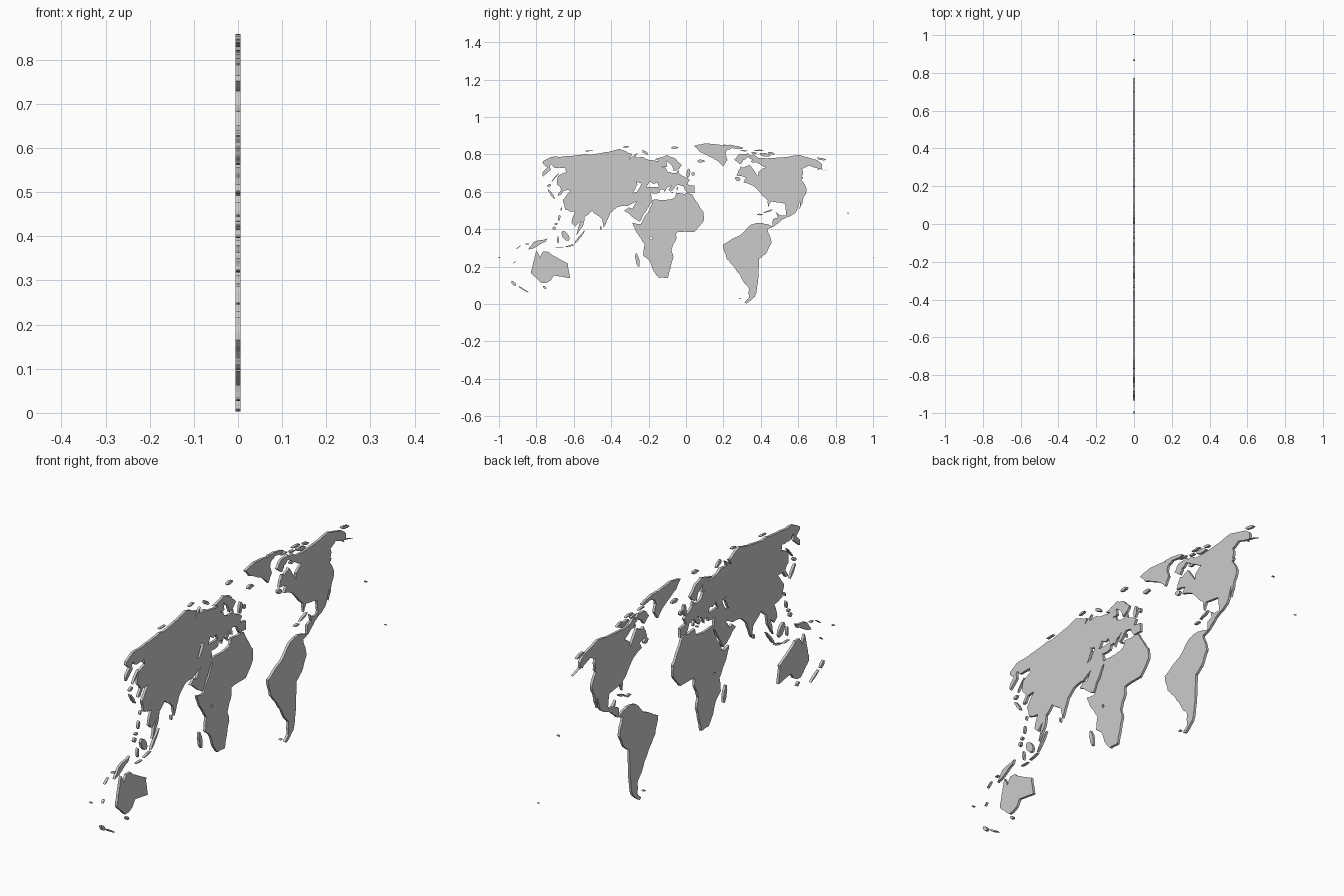
import bpy, bmesh, math, random
from mathutils import Vector
from mathutils.geometry import delaunay_2d_cdt

if "Cube" in bpy.data.objects:
    bpy.data.objects.remove(bpy.data.objects["Cube"])

random.seed(4)
HALF_W, HALF_H, EQUATOR_Z, HALF_T = 1.018, .5175, .3575, .0055


def project(lon, lat):
    """Rounded world-map projection, seen from behind so it is mirrored."""
    p = math.radians(lat)
    width = 1 - .1445 * p ** 2 - .0385 * p ** 4
    height = .7105 * p - .0105 * p ** 5
    return Vector((-lon / 180 * width * HALF_W, EQUATOR_Z + height * HALF_H))


def roughen(pts, levels=2):
    """Ragged coast: push the midpoint of every edge slightly sideways."""
    for _ in range(levels):
        out = []
        for (a, b), (c, d) in zip(pts, pts[1:] + pts[:1]):
            k = random.uniform(-.07, .07) * min(1, 8 / math.hypot(c - a, d - b))
            out += [(a, b), ((a + c) / 2 - k * (d - b), (b + d) / 2 + k * (c - a))]
        pts = out
    return pts


def inside(p, ring):
    hit = False
    for a, b in zip(ring, ring[1:] + ring[:1]):
        if (a.y > p.y) != (b.y > p.y) and p.x < a.x + (p.y - a.y) * (b.x - a.x) / (b.y - a.y):
            hit = not hit
    return hit


def land(name, *outlines, lakes=()):
    """Flat slab filled from outlines in degrees, with lakes cut out."""
    shores = [[project(*q) for q in roughen(r)] for r in outlines]
    holes = [[project(*q) for q in roughen(r)] for r in lakes]
    pts, edges = [], []
    for ring in shores + holes:
        n, m = len(pts), len(ring)
        pts += ring
        edges += [(n + i, n + (i + 1) % m) for i in range(m)]
    verts, _, tris, *_ = delaunay_2d_cdt(pts, edges, [], 0, 1e-6)
    bm = bmesh.new()
    bv = [bm.verts.new((-HALF_T, v.x, v.y)) for v in verts]
    for t in tris:
        mid = sum((verts[i] for i in t), Vector((0, 0))) / len(t)
        if any(inside(mid, r) for r in shores) and not any(inside(mid, r) for r in holes):
            bm.faces.new([bv[i] for i in t])
    bmesh.ops.delete(bm, geom=[v for v in bm.verts if not v.link_faces], context='VERTS')
    # thicken the sheet
    ext = bmesh.ops.extrude_face_region(bm, geom=bm.faces[:], use_keep_orig=True)
    bmesh.ops.translate(bm, vec=(2 * HALF_T, 0, 0),
                        verts=[g for g in ext['geom'] if isinstance(g, bmesh.types.BMVert)])
    bmesh.ops.recalc_face_normals(bm, faces=bm.faces[:])
    me = bpy.data.meshes.new(name)
    bm.to_mesh(me)
    bm.free()
    bpy.context.collection.objects.link(bpy.data.objects.new(name, me))


def isle(lon, lat, rx, ry, slope=0):
    """Eight-sided oval, sheared so it can lean."""
    ring = [k * math.pi / 4 for k in range(8)]
    return [(lon + rx * math.cos(a), lat + ry * math.sin(a) + slope * rx * math.cos(a)) for a in ring]


# Europe, Asia and Africa
arctic_coast = [(26, 71), (41, 67), (34, 65), (44, 66), (60, 69), (67, 68.5), (69, 73), (73, 67), (75, 72),
                (104, 77.5), (113, 74), (129, 71.5), (140, 72), (160, 70), (180, 69)]
east_coast = [(180, 65), (163, 59), (162, 55), (157, 51), (156, 57), (164, 62), (155, 59), (142, 59), (135, 55),
              (141, 52), (135, 44), (128, 40), (129, 35), (126, 35), (125, 39), (118, 39), (122, 31), (117, 23),
              (107, 21)]
south_coast = [(109, 12), (105, 9), (100, 13), (104, 1.5), (98, 9), (97, 17), (91, 22), (80, 15), (78, 8),
               (73, 20), (67, 25), (57, 26), (48, 30), (52, 24), (56, 25), (60, 22), (44, 13), (39, 21), (35, 28)]
africa_coast = [(33, 29), (37, 20), (43, 11), (51, 12), (47, 4), (39, -6), (41, -15), (35, -20), (32, -28),
                (27, -34), (18, -34), (12, -17), (14, -11), (9, -1), (9, 4), (-8, 4.5), (-17, 14), (-17, 21),
                (-10, 30), (-6, 36), (10, 37), (11, 33), (20, 31), (34, 31)]
europe_coast = [(36, 37), (27, 37), (27, 40), (23, 40), (22, 37), (19, 42), (13, 45), (18, 40), (16, 38), (9, 44),
                (3, 43), (-1, 37), (-9, 37), (-9, 43), (-1, 44), (-4, 48), (8, 54), (9, 57), (11, 54), (20, 55),
                (24, 59), (30, 60), (22, 60), (25, 65), (17, 61), (14, 56), (8, 58), (5, 61), (15, 68)]
black_sea = [(28, 42), (31, 46), (34, 44.5), (39, 47), (41, 42), (35, 42)]
caspian_sea = [(47, 45), (53, 47), (51, 44), (54, 37), (50, 38)]
land("eurasia_africa", arctic_coast + east_coast + south_coast + africa_coast + europe_coast,
     lakes=(black_sea, caspian_sea, isle(33, -1, 1, 1.2)))

# The Americas
north_coast = [(-167, 66), (-156, 71), (-115, 68), (-95, 68), (-94, 72), (-82, 69), (-87, 64), (-94, 59), (-82, 55),
               (-79, 51), (-77, 62), (-68, 59), (-65, 60), (-56, 52), (-66, 50), (-61, 46), (-70, 43), (-76, 36),
               (-81, 31), (-80, 25), (-84, 30), (-97, 28), (-96, 18), (-91, 18), (-87, 21), (-88, 16), (-83, 15),
               (-82, 9)]
south_coast = [(-72, 12), (-62, 10.5), (-50, 1), (-35, -6), (-39, -18), (-48, -26), (-58, -37), (-65, -42),
               (-69, -51), (-66, -55), (-69, -56), (-75, -50), (-73, -37), (-70, -18), (-76, -14), (-81, -5),
               (-77, 7)]
pacific_coast = [(-84, 9), (-95, 16), (-105, 20), (-113, 31), (-110, 23), (-118, 34), (-124, 40), (-124, 48),
                 (-135, 58), (-147, 61), (-164, 55), (-158, 58), (-165, 62)]
land("americas", north_coast + south_coast + pacific_coast)

# Smaller land masses
land("greenland", [(-72, 78), (-60, 82), (-32, 83.5), (-14, 81), (-20, 74), (-40, 65), (-44, 60), (-53, 66),
                   (-55, 72), (-62, 76)])
land("australia", [(114, -22), (116, -34), (124, -33), (131, -32), (139, -37), (147, -38.5), (153, -30), (146, -19),
                   (142, -11), (140, -17), (136, -12), (131, -12), (122, -18)])
land("new_guinea", [(131, -1), (144, -4), (150, -10.5), (143, -8.5), (133, -4)])
land("baffin_island", [(-88, 73), (-76, 72), (-62, 66.5), (-66, 62), (-73, 66), (-88, 70.5)])

# Island groups
land("american_arctic_islands", isle(-77, 80, 14, 2.3, .1), isle(-109, 71.2, 7, 2), isle(-121, 72.8, 4, 1.4),
     isle(-86, 75.3, 6, .6), isle(-109, 75.6, 7, .8), isle(-97, 73, 4, 1), isle(-84, 64.5, 3, 1))
land("eurasian_arctic_islands", isle(18, 78.7, 6, 1.5), isle(59, 73.6, 7, 1, .35), isle(98, 79.6, 5, 1),
     isle(144, 75.3, 6, .6), isle(-175, 67, 5, 1.5))
land("atlantic_islands", isle(-19, 65, 5, 1.4), isle(-2.7, 54, 2.2, 4, -.5), isle(-8, 53.3, 2, 1.6),
     isle(-56, 49, 3, 1.8), isle(-79.5, 21.7, 5, .6, -.3), isle(-71, 18.9, 3, .7), isle(-59.5, -51.7, 1.6, .4))
land("mediterranean_islands", isle(14, 37.2, 1, .5), isle(9, 40.5, .6, 1.5))
land("indian_ocean_islands", isle(46.8, -19, 2, 5.5, 1), isle(80.8, 7.8, .9, 1.6))
land("east_asian_islands", isle(142.8, 50, .8, 4), isle(143, 43.3, 2.2, 1.2), isle(136, 36, 5.8, 1, .7),
     isle(121, 23.6, .6, 1.4))
land("south_east_asian_islands", isle(100.7, 0, 5.3, 1.3, -1.05), isle(110, -7.2, 4.6, .6, -.18),
     isle(114, 1, 4, 3.6, .6), isle(121, -2.2, .9, 3.2), isle(121.3, 16, 1.1, 2.6), isle(125, 7.5, 1.6, 1.5),
     isle(123.5, 11, 1.6, .9), isle(120, -8.8, 4, .4))
land("pacific_islands", isle(150.3, -5.6, 1.9, .5), isle(159, -8.5, 2.5, .4, -.6), isle(165.5, -21, 1.5, .3, -.7),
     isle(178.8, -17, 1, .4), isle(-179.6, -17, .4, .3), isle(-156, 20, .8, .5))
land("southern_islands", isle(175.8, -38.6, 2, 2.2), isle(170.3, -43.7, 3.2, 1.2, .8), isle(146.6, -42, 1.7, 1.3))
land("american_coast_islands", isle(-126, 49.6, 2, .5, -.5), isle(-153.5, 57.4, 1, .5))
